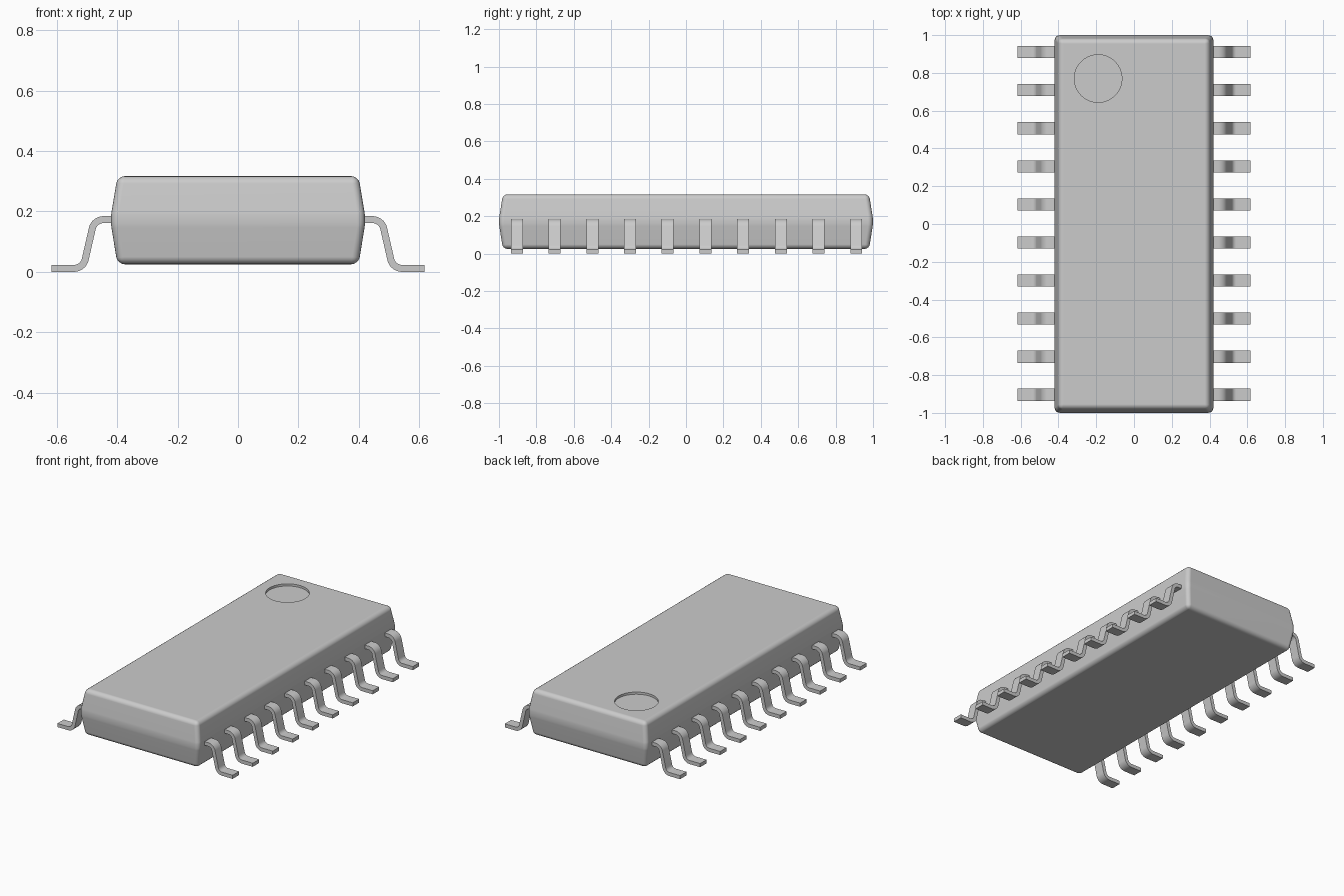
import bpy, bmesh, math
from mathutils import Vector

cube = bpy.data.objects.get("Cube")
if cube:
    bpy.data.objects.remove(cube, do_unlink=True)

grey = bpy.data.materials.new("light grey")
grey.use_nodes = True
GREY = (0.6, 0.6, 0.6, 1)
grey.diffuse_color = GREY
grey.node_tree.nodes["Principled BSDF"].inputs["Base Color"].default_value = GREY


def activate(obj):
    bpy.ops.object.select_all(action='DESELECT')
    obj.select_set(True)
    bpy.context.view_layer.objects.active = obj


def add_object(name, mesh):
    obj = bpy.data.objects.new(name, mesh)
    bpy.context.collection.objects.link(obj)
    return obj


def finish(name, bm):
    bmesh.ops.recalc_face_normals(bm, faces=bm.faces)
    mesh = bpy.data.meshes.new(name)
    bm.to_mesh(mesh)
    bm.free()
    mesh.materials.append(grey)
    return add_object(name, mesh)


# Body: three rectangles, widest at the waist, with rounded edges
TOP = 0.317
bm = bmesh.new()
rings = []
for hx, hy, z in ((0.399, 0.979, 0.025), (0.423, 1.002, 0.172), (0.399, 0.979, TOP)):
    rings.append([bm.verts.new((sx * hx, sy * hy, z))
                  for sx, sy in ((-1, -1), (1, -1), (1, 1), (-1, 1))])
for low, high in zip(rings, rings[1:]):
    for i in range(4):
        j = (i + 1) % 4
        bm.faces.new((low[i], low[j], high[j], high[i]))
bm.faces.new(rings[0])
bm.faces.new(rings[-1])
bmesh.ops.bevel(bm, geom=list(bm.edges), offset=0.025, offset_type='OFFSET',
                segments=4, profile=0.5, affect='EDGES')
body = finish("body", bm)

# Round pin-one dimple sunk into the top
DEPTH, CUTTER_HEIGHT = 0.014, 0.1
bpy.ops.mesh.primitive_cylinder_add(vertices=64, radius=0.126, depth=CUTTER_HEIGHT,
                                    location=(-0.19, 0.77, TOP - DEPTH + CUTTER_HEIGHT / 2))
cutter = bpy.context.object
cutter.name = "dimple_cutter"
cutter.hide_render = True
cutter.data.materials.append(grey)
cut = body.modifiers.new("dimple", 'BOOLEAN')
cut.operation = 'DIFFERENCE'
cut.solver = 'EXACT'
cut.object = cutter
activate(body)
bpy.ops.object.modifier_apply(modifier=cut.name)
bpy.data.objects.remove(cutter, do_unlink=True)
bpy.ops.object.shade_smooth_by_angle(angle=math.radians(35))
weighted = body.modifiers.new("flat faces", 'WEIGHTED_NORMAL')
weighted.keep_sharp = True


# Lead: a strip bent twice along a filleted centre line
def fillet(a, corner, b, radius, steps=8):
    to_a, to_b = (a - corner).normalized(), (b - corner).normalized()
    half = to_a.angle(to_b) / 2
    centre = corner + (to_a + to_b).normalized() * radius / math.sin(half)
    reach = radius / math.tan(half)
    start = (corner + to_a * reach - centre).normalized()
    end = (corner + to_b * reach - centre).normalized()
    return [centre + start.slerp(end, k / steps) * radius for k in range(steps + 1)]


THICK, WIDTH = 0.023, 0.064
a, b, c, d = (Vector((x, 0, z)) for x, z in
              ((0.38, 0.173), (0.4755, 0.173), (0.5125, THICK / 2), (0.618, THICK / 2)))
path = [a] + fillet(a, b, c, 0.038) + fillet(b, c, d, 0.038) + [d]

bm = bmesh.new()
sections = []
for i, p in enumerate(path):
    before = (p - path[i - 1]).normalized() if i else Vector((1, 0, 0))
    after = (path[i + 1] - p).normalized() if p is not d else Vector((1, 0, 0))
    tangent = (before + after).normalized()
    normal = Vector((-tangent.z, 0, tangent.x)) * THICK / 2
    side = Vector((0, WIDTH / 2, 0))
    sections.append([bm.verts.new(p + n + s) for n, s in
                     ((normal, side), (normal, -side), (-normal, -side), (-normal, side))])
for s, t in zip(sections, sections[1:]):
    for i in range(4):
        j = (i + 1) % 4
        bm.faces.new((s[i], s[j], t[j], t[i]))
bm.faces.new(sections[0])
bm.faces.new(sections[-1])
first = finish("left_lead_1", bm)
activate(first)
bpy.ops.object.shade_smooth_by_angle(angle=math.radians(35))

# Ten leads along each long side
COUNT, PITCH = 10, 0.2016
for label, turn in (("left", 0), ("right", math.pi)):
    for i in range(COUNT):
        if turn == 0 and i == 0:
            lead = first
        else:
            lead = add_object(f"{label}_lead_{i + 1}", first.data)
        lead.location.y = (i - (COUNT - 1) / 2) * PITCH + 0.003
        lead.rotation_euler.z = turn
